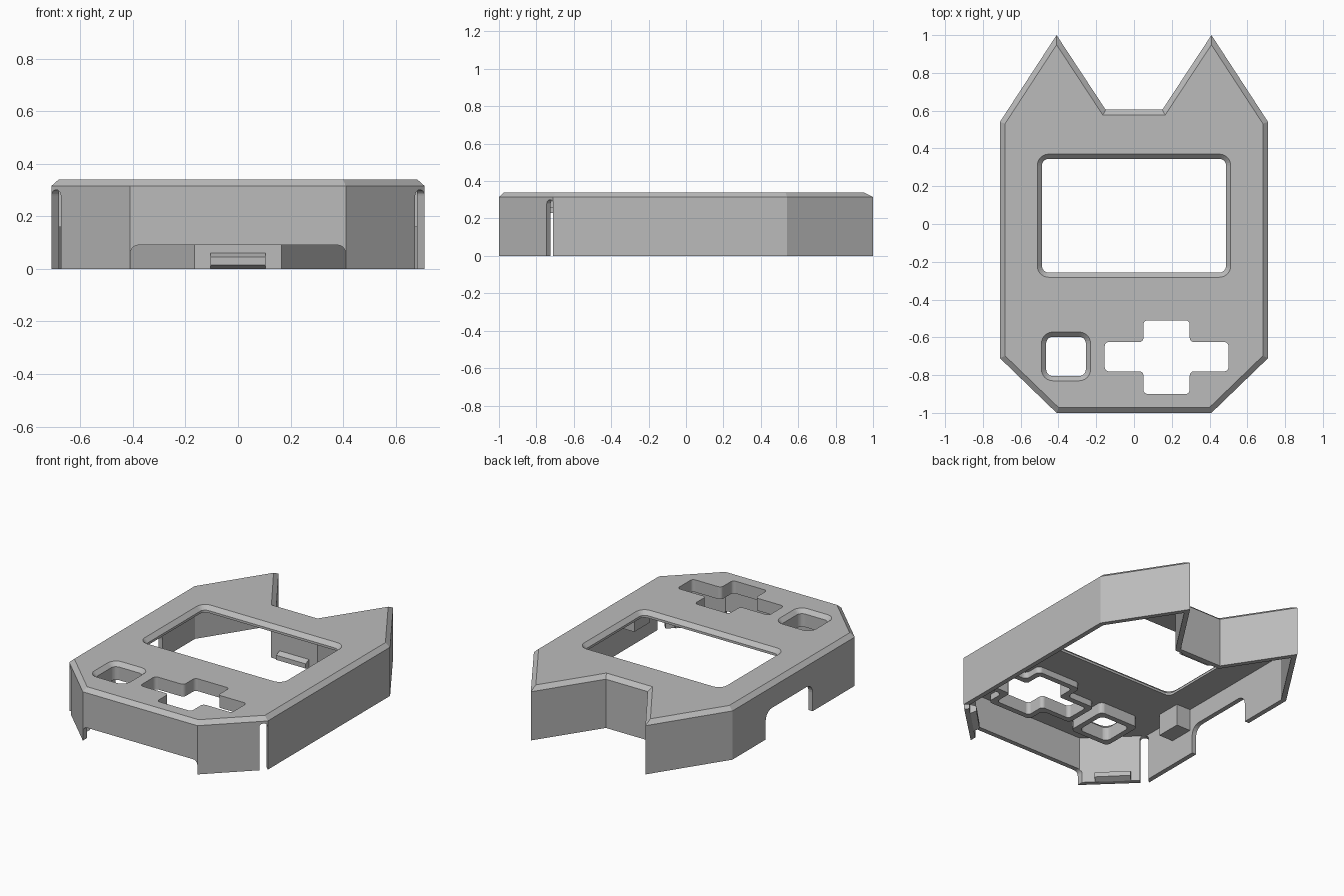
import bpy, bmesh, math
from mathutils import Matrix, Vector

cube = bpy.data.objects.get("Cube")
if cube:
    bpy.data.objects.remove(cube, do_unlink=True)

grey = bpy.data.materials.new("plain_grey")
grey.use_nodes = True
grey.diffuse_color = (0.5, 0.5, 0.5, 1)
grey.node_tree.nodes["Principled BSDF"].inputs["Base Color"].default_value = grey.diffuse_color

WALL, TOP, CEILING, BEVEL_Z = 0.03, 0.34, 0.30, 0.315


def offset(loop, d):
    """Grow (d > 0) or shrink a counter-clockwise loop with mitred corners."""
    out = []
    for i, p in enumerate(loop):
        p = Vector(p)
        e1 = (p - Vector(loop[i - 1])).normalized()
        e2 = (Vector(loop[(i + 1) % len(loop)]) - p).normalized()
        n1, n2 = Vector((e1.y, -e1.x)), Vector((e2.y, -e2.x))
        out.append(tuple(p + (n1 + n2) * d / (1 + n1.dot(n2))))
    return out


def rounded(loop, r, steps=6):
    """Round every right-angled corner of a loop."""
    out = []
    for i, p in enumerate(loop):
        p = Vector(p)
        a = (Vector(loop[i - 1]) - p).normalized() * r
        b = (Vector(loop[(i + 1) % len(loop)]) - p).normalized() * r
        for k in range(steps + 1):
            t = k / steps * math.pi / 2
            out.append(tuple(p + a * (1 - math.sin(t)) + b * (1 - math.cos(t))))
    return out


def rect(x0, x1, y0, y1):
    return [(x0, y0), (x1, y0), (x1, y1), (x0, y1)]


def loft(name, levels, matrix=None):
    """Solid through matching loops, each given with its height."""
    bm = bmesh.new()
    rings = [[bm.verts.new((x, y, z)) for x, y in loop] for loop, z in levels]
    bm.faces.new(rings[0])
    bm.faces.new(rings[-1])
    for low, high in zip(rings, rings[1:]):
        for i in range(len(low)):
            bm.faces.new((low[i - 1], low[i], high[i], high[i - 1]))
    if matrix:
        bm.transform(matrix)
    bmesh.ops.recalc_face_normals(bm, faces=bm.faces)
    mesh = bpy.data.meshes.new(name)
    bm.to_mesh(mesh)
    bm.free()
    mesh.materials.append(grey)
    obj = bpy.data.objects.new(name, mesh)
    bpy.context.collection.objects.link(obj)
    return obj


def combine(tool, operation):
    """Apply a tool solid to the shell and discard it."""
    mod = shell.modifiers.new("cut", 'BOOLEAN')
    mod.operation, mod.object, mod.solver = operation, tool, 'EXACT'
    bpy.context.view_layer.objects.active = shell
    bpy.ops.object.modifier_apply(modifier=mod.name)
    bpy.data.objects.remove(tool, do_unlink=True)


def frame(origin, a, b, c):
    """Matrix placing local axes a, b, c at an origin."""
    m = Matrix((a, b, c)).transposed().to_4x4()
    m.translation = origin
    return m


# Eared outline, with a bevelled top edge and a hollow underside
half = [(0.41, -1), (0.71, -0.71), (0.71, 0.54), (0.41, 1), (0.15, 0.605)]
outline = half + [(-x, y) for x, y in reversed(half)]
inner = offset(outline, -WALL)
shell = loft("case_shell", [(outline, 0), (outline, BEVEL_Z), (offset(outline, -0.028), TOP)])
combine(loft("hollow", [(inner, -0.1), (inner, CEILING)]), 'DIFFERENCE')

# Openings in the face
screen = rect(-0.487, 0.487, -0.257, 0.345)
button = rect(-0.465, -0.255, -0.805, -0.597)
cross = [(0.05, -0.9), (0.295, -0.9), (0.295, -0.78), (0.5, -0.78), (0.5, -0.625),
         (0.295, -0.625), (0.295, -0.51), (0.05, -0.51), (0.05, -0.625),
         (-0.155, -0.625), (-0.155, -0.78), (0.05, -0.78)]

# Guide rims under the button and the cross
for loop, depth in ((button, 0.07), (cross, 0.04)):
    rim = rounded(offset(loop, 0.035), 0.03)
    combine(loft("rim", [(rim, CEILING - depth), (rim, CEILING + 0.01)]), 'UNION')

# Screen and button holes have sloped edges, the cross hole is straight
for loop, slope in ((screen, 0.025), (button, 0.025), (cross, 0)):
    hole = rounded(loop, 0.035 if slope else 0.022)
    wide = rounded(offset(loop, slope), 0.035 + slope) if slope else hole
    combine(loft("hole", [(hole, 0.05), (hole, TOP - 0.025), (wide, TOP), (wide, TOP + 0.1)]),
            'DIFFERENCE')

# Low opening along the front wall
front = rounded(rect(-0.409, 0.409, -0.1, 0.09), 0.03)
combine(loft("front_opening", [(front, 0.95), (front, 1.1)],
             Matrix.Rotation(math.pi / 2, 4, 'X')), 'DIFFERENCE')

# Arched opening in the right side wall
side = rounded(rect(-0.28, 0.2, -0.1, 0.18), 0.06)
combine(loft("side_opening", [(side, -0.8), (side, -0.66)],
             frame((0, 0, 0), (0, 1, 0), (0, 0, 1), (1, 0, 0))), 'DIFFERENCE')

q = math.sqrt(0.5)
catch = [(-0.01, 0), (0, 0), (0.035, 0.015), (0.035, 0.045), (0, 0.06), (-0.01, 0.06)]
for s, label in ((1, "left"), (-1, "right")):
    # Narrow slot beside each front corner
    slot = rounded(rect(0, 0.05, -0.1, CEILING), 0.022)
    combine(loft("slot", [(slot, -0.08), (slot, 0.05)],
                 frame((0.71 * s, -0.71, 0), (-q * s, -q, 0), (0, 0, 1), (q * s, -q, 0))),
            'DIFFERENCE')
    # Snap catch on each angled front wall
    loft(label + "_front_catch", [(catch, -0.105), (catch, 0.105)],
         frame(((0.56 - WALL * q) * s, -0.855 + WALL * q, 0),
               (-q * s, q, 0), (0, 0, 1), (q * s, q, 0)))
    # Support block inside each side wall
    block = rect(0.58, 0.69, -0.46, -0.3)
    if s < 0:
        block = [(-x, y) for x, y in block]
    loft(label + "_support_block", [(block, 0.16), (block, CEILING + 0.005)])

# Snap catch on the back wall
loft("back_catch", [(catch, -0.105), (catch, 0.105)],
     frame((0, 0.605 - WALL, 0), (0, -1, 0), (0, 0, 1), (1, 0, 0)))
